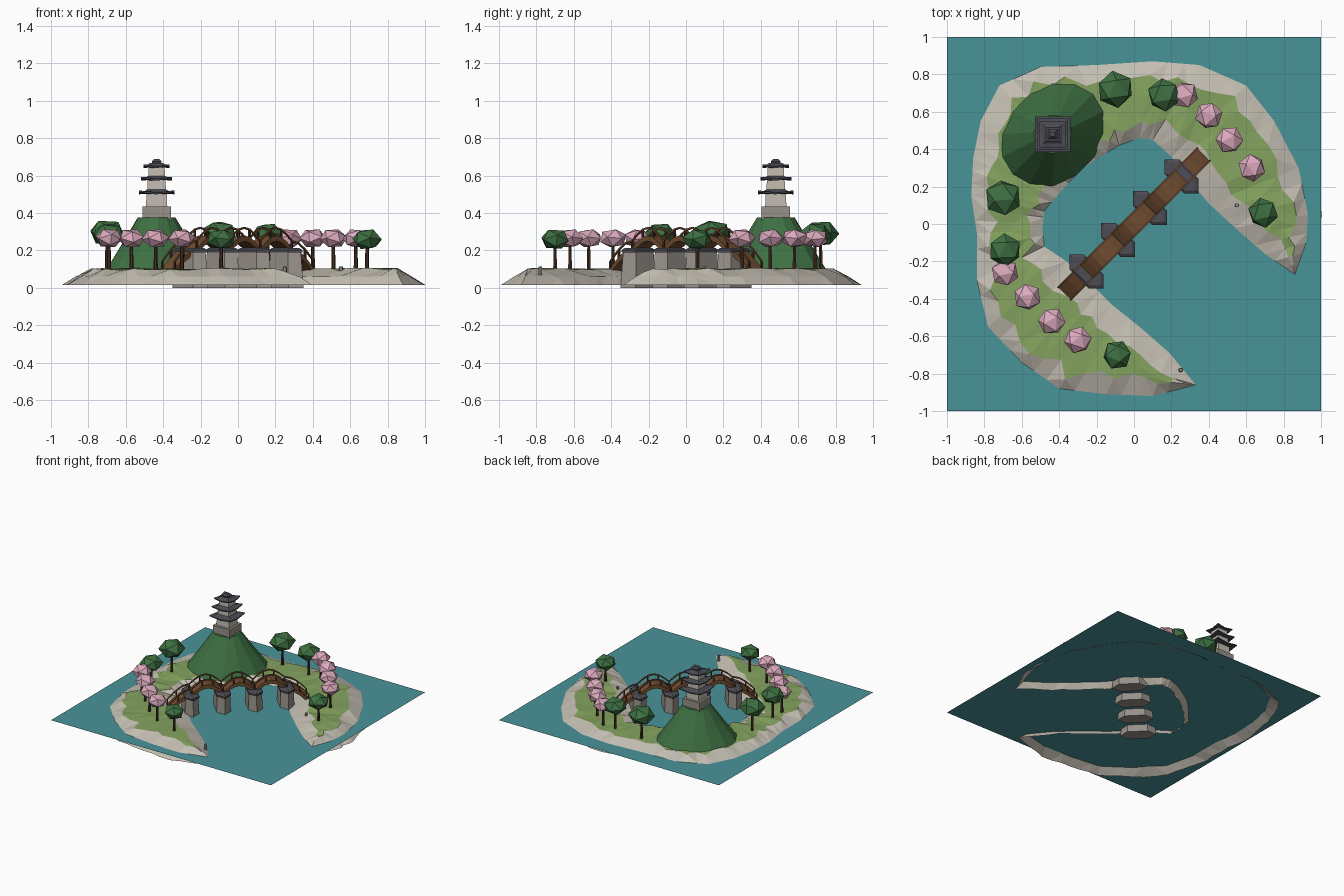
import bpy, bmesh, math, random
from mathutils import Vector, Matrix

random.seed(4)
if "Cube" in bpy.data.objects:
    bpy.data.objects.remove(bpy.data.objects["Cube"], do_unlink=True)


def material(name, *rgb):
    m = bpy.data.materials.new(name)
    linear = [((c / 255 + 0.055) / 1.055) ** 2.4 for c in rgb] + [1]
    m.use_nodes = True
    m.diffuse_color = linear
    m.node_tree.nodes["Principled BSDF"].inputs["Base Color"].default_value = linear
    return m


WATER = material("water_teal", 73, 147, 153)
GRASS = material("grass_green", 132, 163, 95)
SAND = material("pale_sand", 196, 190, 178)
LEAF = material("dark_leaf_green", 62, 112, 66)
PINK = material("blossom_pink", 220, 170, 190)
WOOD = material("bridge_wood", 112, 76, 48)
BARK = material("dark_bark", 72, 48, 36)
SLATE = material("roof_slate", 76, 76, 84)
WALL = material("pale_wall", 194, 186, 176)
STONE = material("grey_stone", 152, 145, 138)


def finish(name, bm, mats, matrix=None):
    mesh = bpy.data.meshes.new(name)
    if matrix:
        bm.transform(matrix)
    bm.to_mesh(mesh)
    bm.free()
    for m in mats:
        mesh.materials.append(m)
    ob = bpy.data.objects.new(name, mesh)
    bpy.context.collection.objects.link(ob)
    return ob


def loft(name, rings, mat, matrix=None):
    """Skin a stack of equal-length point rings and cap both ends."""
    bm = bmesh.new()
    rows = [[bm.verts.new(p) for p in ring] for ring in rings]
    n = len(rows[0])
    for a, b in zip(rows, rows[1:]):
        for i in range(n):
            j = (i + 1) % n
            bm.faces.new((a[i], a[j], b[j], b[i]))
    bm.faces.new(rows[0][::-1])
    bm.faces.new(rows[-1])
    bmesh.ops.recalc_face_normals(bm, faces=bm.faces)
    return finish(name, bm, [mat], matrix)


def ring(n, rx, ry, z, turn=0.0):
    angles = [math.tau * i / n + turn for i in range(n)]
    return [Vector((rx * math.cos(a), ry * math.sin(a), z)) for a in angles]


def square(half, z):
    return ring(4, half * math.sqrt(2), half * math.sqrt(2), z, math.pi / 4)


# Water sheet
WATER_Z = 0.06
bm = bmesh.new()
bmesh.ops.create_grid(bm, x_segments=1, y_segments=1, size=1)
finish("water", bm, [WATER], Matrix.Translation((0, 0, WATER_Z)))

# Crescent island: outer and inner shorelines paired from tip to tip
OUTER = [(.33, -.86), (.1, -.92), (-.15, -.91), (-.4, -.88), (-.6, -.74), (-.78, -.55),
         (-.84, -.3), (-.84, -.05), (-.87, .15), (-.86, .35), (-.82, .55), (-.72, .74),
         (-.5, .84), (-.2, .85), (.1, .87), (.35, .85), (.6, .74), (.75, .55),
         (.88, .3), (.93, .05), (.92, -.1), (.86, -.27)]
INNER = [(.33, -.86), (.19, -.69), (.03, -.55), (-.12, -.43), (-.22, -.33), (-.36, -.2),
         (-.48, -.12), (-.49, -.03), (-.48, .07), (-.42, .14), (-.35, .22), (-.27, .3),
         (-.18, .36), (-.08, .42), (.03, .46), (.1, .45), (.2, .36), (.28, .25),
         (.4, .11), (.54, -.02), (.7, -.16), (.86, -.27)]
STEPS = 3


def resample(points):
    pts = [Vector((x, y, WATER_Z)) for x, y in points]
    out = [a.lerp(b, k / STEPS) for a, b in zip(pts, pts[1:]) for k in range(STEPS)]
    return out + [pts[-1]]


outer, inner = resample(OUTER), resample(INNER)
last = len(outer) - 1
bm = bmesh.new()
rows = []
for i, (o, n) in enumerate(zip(outer, inner)):
    if i in (0, last):
        k = 1 if i == 0 else last - 1
        away = (o - (outer[k] + inner[k]) / 2).normalized()
        foot = o + away * 0.07 - Vector((0, 0, 0.045))
        pts = [foot, o, o, o, o, o, foot]
    else:
        across = n - o
        width = across.length
        side = across / width
        arm = min(i, last - i) < last * 0.3
        cut_out = min(0.09 + random.uniform(-0.035, 0.045), width * 0.35)
        cut_in = min((0.14 if arm else 0.07) + random.uniform(-0.03, 0.03), width * 0.5)
        rise = Vector((0, 0, min(0.04, width * 0.3)))
        bump = [Vector((0, 0, random.uniform(-0.006, 0.006))) for _ in range(3)]
        drop = Vector((0, 0, -0.045))
        skirt = random.uniform(0.055, 0.08)
        a, b = o + side * cut_out + rise + bump[0], n - side * cut_in + rise + bump[1]
        pts = [o - side * skirt + drop, o, a, (a + b) / 2 + bump[2], b, n,
               n + side * skirt * 0.6 + drop]
    rows.append([bm.verts.new(p) for p in pts])
for i, (a, b) in enumerate(zip(rows, rows[1:])):
    for k in range(len(a) - 1):
        f = bm.faces.new((a[k], a[k + 1], b[k + 1], b[k]))
        f.material_index = 1 if k in (2, 3) and 2 <= i < last - 2 else 0
bmesh.ops.remove_doubles(bm, verts=bm.verts, dist=0.0005)
bmesh.ops.triangulate(bm, faces=bm.faces)
finish("island", bm, [SAND, GRASS])

# Hill beneath the pagoda
PAGODA = Matrix.Translation((-0.435, 0.48, 0))
loft("hill", [ring(14, .32, .25, .08), ring(14, .2, .17, .24), ring(14, .105, .1, .375)],
     LEAF, PAGODA @ Matrix.Rotation(math.pi / 4, 4, "Z"))

# Pagoda: plinth, three storeys with upswept roofs, finial
loft("pagoda_plinth", [square(.076, .36), square(.076, .435)], STONE, PAGODA)


def eave(half, z, lift):
    """Square of eight points with raised corners."""
    pts = []
    for x, y in ((1, 0), (1, 1), (0, 1), (-1, 1), (-1, 0), (-1, -1), (0, -1), (1, -1)):
        pts.append(Vector((x * half, y * half, z + lift * abs(x * y))))
    return pts


for level, (floor, z, wall, roof) in enumerate(
        [(.43, .5, .057, .095), (.515, .573, .05, .083), (.59, .64, .045, .07)], 1):
    loft(f"pagoda_storey_{level}", [square(wall, floor), square(wall * .95, z + .005)],
         WALL, PAGODA)
    loft(f"pagoda_roof_{level}",
         [eave(wall, z + .003, 0), eave(roof, z, .012), eave(roof, z + .008, .012),
          eave(roof * .72, z + .016, 0), eave(roof * .5, z + .028, 0)], SLATE, PAGODA)
loft("pagoda_finial", [square(.022, .66), square(.026, .676), square(.013, .69)],
     SLATE, PAGODA)

# Bridge on the diagonal: x runs along it, y across it
DIAGONAL = Matrix.Rotation(math.pi / 4, 4, "Z")
SPAN, PIER_END, HALF_LEN = .24, .36, .525


def deck_z(s):
    s = abs(s)
    if s <= PIER_END:
        return .21 + .07 * abs(math.cos(math.pi * s / SPAN))
    t = min(1, (s - PIER_END) / (HALF_LEN - PIER_END))
    return .1 + .11 * math.cos(t * math.pi / 2)


stations = [-HALF_LEN, -.5, -.46, -.41] + [-PIER_END + .04 * i for i in range(19)]
stations += [-s for s in stations[3::-1]]


def strip(name, y0, y1, low, high, mat):
    rings = []
    for s in stations:
        z = deck_z(s)
        rings.append([(s, y0, z + low), (s, y1, z + low), (s, y1, z + high), (s, y0, z + high)])
    loft(name, rings, mat, DIAGONAL)


strip("bridge_deck", -.052, .052, -.03, 0, WOOD)
for label, side in (("left", 1), ("right", -1)):
    y = side * .047
    strip(f"bridge_handrail_{label}", y - .005, y + .005, .036, .046, WOOD)
    for i, s in enumerate(stations[::2]):
        z = deck_z(s)
        loft(f"bridge_post_{label}_{i}", [square(.005, z - .01), square(.005, z + .042)],
             BARK, DIAGONAL @ Matrix.Translation((s, y, 0)))


# Piers: long hexagons with pointed ends and slate caps
def hexagon(scale, z):
    pts = ((0, -.135), (.057, -.078), (.057, .078), (0, .135), (-.057, .078), (-.057, -.078))
    return [Vector((x * scale, y * scale, z)) for x, y in pts]


for i in range(4):
    place = DIAGONAL @ Matrix.Translation(((i - 1.5) * SPAN, 0, 0))
    loft(f"pier_{i}", [hexagon(1, 0), hexagon(.85, .195)], STONE, place)
    loft(f"pier_cap_{i}", [hexagon(.95, .188), hexagon(.95, .202), hexagon(.78, .212)],
         SLATE, place)


# Trees: thin trunk and a faceted crown
def tree(name, x, y, z, r, mat):
    spot = Matrix.Translation((x, y, 0))
    loft(name + "_trunk", [ring(6, .012, .012, .08), ring(6, .008, .008, z)], BARK, spot)
    bm = bmesh.new()
    bmesh.ops.create_icosphere(bm, subdivisions=1, radius=r)
    spin = Matrix.Rotation(random.uniform(0, 6), 4, "Z") @ Matrix.Rotation(.5, 4, "X")
    finish(name + "_crown", bm, [mat],
           Matrix.Translation((x, y, z)) @ Matrix.Diagonal((1.03, 1.03, .74, 1)) @ spin)


for i, (x, y, z, r) in enumerate([(-.1, .72, .29, .098), (.16, .69, .285, .088),
                                  (-.7, .14, .295, .098), (-.69, -.14, .285, .088),
                                  (-.09, -.7, .26, .078), (.69, .06, .26, .08)]):
    tree(f"evergreen_{i}", x, y, z, r, LEAF)
for i, (x, y) in enumerate([(.27, .69), (.4, .58), (.51, .45), (.63, .3),
                            (-.69, -.26), (-.57, -.39), (-.44, -.52), (-.3, -.62)]):
    tree(f"blossom_{i}", x, y, .265, .073, PINK)

# Small shore stones
for i, (x, y) in enumerate([(.25, -.78), (.55, .1)]):
    loft(f"shore_stone_{i}", [ring(6, .013, .013, .07), ring(6, .01, .01, .115)], STONE,
         Matrix.Translation((x, y, 0)))
